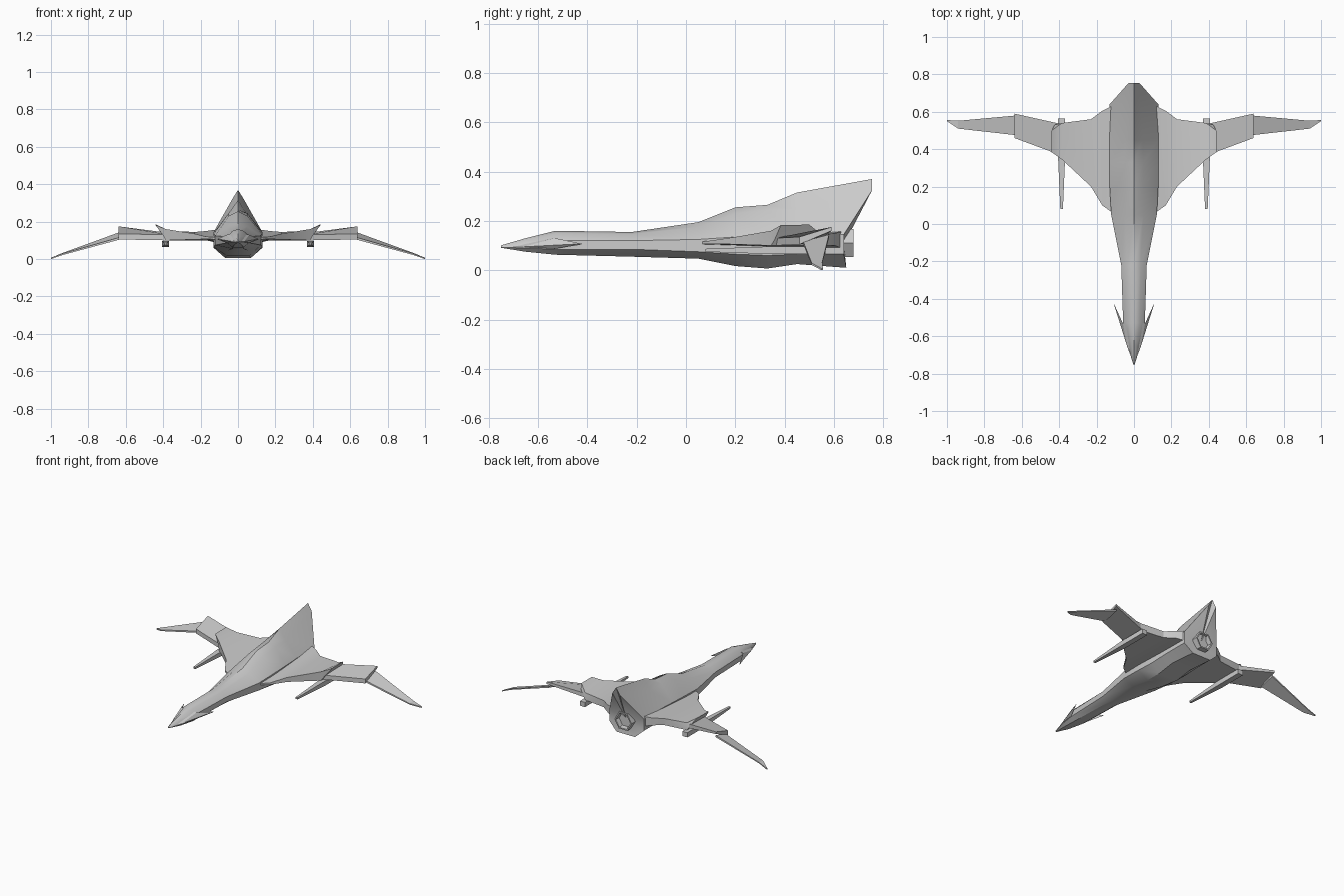
import bpy
import bmesh
from math import radians, cos, sin, pi

default_cube = bpy.data.objects.get("Cube")
if default_cube:
    bpy.data.objects.remove(default_cube, do_unlink=True)

GREY = (.6, .6, .6, 1)
hull_grey = bpy.data.materials.new("hull_grey")
hull_grey.use_nodes = True
hull_grey.diffuse_color = GREY
hull_grey.node_tree.nodes["Principled BSDF"].inputs["Base Color"].default_value = GREY


def loft(name, sections, end_hub=None, mirrored=False, smooth_angle=None):
    """Skin a row of equal-length closed sections into one solid."""
    bm = bmesh.new()
    rings = [[bm.verts.new(point) for point in section] for section in sections]
    count = len(rings[0])
    for ring, following in zip(rings, rings[1:]):
        for i in range(count):
            j = (i + 1) % count
            bm.faces.new((ring[i], ring[j], following[j], following[i]))
    bm.faces.new(rings[0])
    if end_hub:
        hub = bm.verts.new(end_hub)
        for i in range(count):
            bm.faces.new((rings[-1][i], rings[-1][(i + 1) % count], hub))
    else:
        bm.faces.new(rings[-1])
    bmesh.ops.recalc_face_normals(bm, faces=bm.faces)
    mesh = bpy.data.meshes.new(name)
    bm.to_mesh(mesh)
    bm.free()
    mesh.materials.append(hull_grey)
    part = bpy.data.objects.new(name, mesh)
    bpy.context.collection.objects.link(part)
    if mirrored:
        part.modifiers.new("both_sides", "MIRROR")
    if smooth_angle:
        bpy.ops.object.select_all(action="DESELECT")
        part.select_set(True)
        bpy.context.view_layer.objects.active = part
        bpy.ops.object.shade_smooth_by_angle(angle=radians(smooth_angle))
    return part


def symmetric(half):
    """Close a half section, whose first point lies on the centre line."""
    return half + [(-x, y, z) for x, y, z in reversed(half[1:])]


def hull_section(y, top, upper_x, upper_z, side_x, side_z, low_z, base_x, base_z):
    return symmetric([(0, y, top), (upper_x, y, upper_z), (side_x, y, side_z),
                      (side_x, y, low_z), (base_x, y, base_z)])


def wing_section(x, front, back, front_top, front_base, back_top, back_base):
    """Four-cornered wing rib at a given span position."""
    return [(x, front, front_top), (x, back, back_top),
            (x, back, back_base), (x, front, front_base)]


def box_section(x, y, z, half_width, half_height):
    return [(x + sx * half_width, y, z + sz * half_height)
            for sx, sz in ((-1, -1), (1, -1), (1, 1), (-1, 1))]


def hexagon(y, radius, z):
    return [(radius * cos(i * pi / 3), y, z + radius * sin(i * pi / 3))
            for i in range(6)]


# Fuselage, rising into a broad raked tail fin
hull = [hull_section(*station) for station in (
    (-.75, .106, .003, .105, .004, .1, .098, .002, .096),
    (-.65, .135, .015, .128, .035, .1, .095, .02, .08),
    (-.53, .165, .03, .155, .058, .125, .09, .03, .068),
    (-.22, .16, .035, .152, .068, .125, .09, .03, .06),
    (.05, .2, .05, .18, .122, .13, .08, .05, .052),
    (.2, .26, .05, .235, .13, .14, .07, .06, .022),
    (.33, .27, .05, .25, .13, .145, .065, .07, .012),
    (.45, .32, .045, .25, .13, .15, .07, .07, .03),
)]
raked_end = symmetric([(0, .755, .375), (.028, .755, .33), (.13, .64, .15),
                       (.13, .64, .07), (.07, .65, .015)])
loft("fuselage", hull + [raked_end], end_hub=(0, .64, .11), smooth_angle=35)

# Swept barbs beside the nose
barb_root = [(.02, -.7, .1), (.04, -.53, .14), (.04, -.53, .09)]
barb_middle = [(.035, -.66, .1), (.06, -.53, .135), (.06, -.53, .092)]
barb_tip = [(.107, -.43, .112), (.11, -.42, .112), (.107, -.43, .108)]
loft("nose_barb", [barb_root, barb_middle, barb_tip], mirrored=True)

# Inner wing with an upturned, overhanging tip
ribs = [wing_section(*rib) for rib in (
    (.1, .05, .64, .12, .11, .165, .09),
    (.17, .1, .605, .125, .112, .155, .105),
    (.23, .2, .56, .14, .11, .15, .105),
    (.385, .345, .54, .165, .105, .155, .105),
)]
flared_tip = [(.442, .385, .188), (.44, .5, .19), (.425, .53, .165), (.4, .36, .13)]
loft("inner_wing", ribs + [flared_tip], mirrored=True, smooth_angle=25)

# Wedge-shaped outer wing, nose-down
loft("outer_wing", [
    wing_section(.37, .36, .53, .135, .105, .145, .115),
    wing_section(.64, .46, .59, .14, .11, .18, .165),
], mirrored=True)

# Thin drooping wing tip
loft("wing_tip", [
    wing_section(.63, .475, .58, .122, .11, .15, .138),
    wing_section(.94, .51, .552, .034, .026, .037, .03),
    wing_section(1, .55, .556, .012, .005, .012, .005),
], mirrored=True)

# Tapered gun under each wing
loft("wing_gun", [
    box_section(.387, .08, .086, .007, .006),
    box_section(.387, .36, .086, .019, .016),
    box_section(.387, .565, .086, .019, .016),
], mirrored=True)

# Six-sided engine nozzle with a recessed mouth
loft("engine_nozzle", [
    hexagon(.6, .065, .115),
    hexagon(.68, .065, .115),
    hexagon(.68, .055, .115),
    hexagon(.65, .05, .115),
])

# Lower the whole craft onto the ground
for part in bpy.context.collection.objects:
    if part.type == "MESH" and hull_grey.name in part.data.materials:
        part.location.z -= .005
